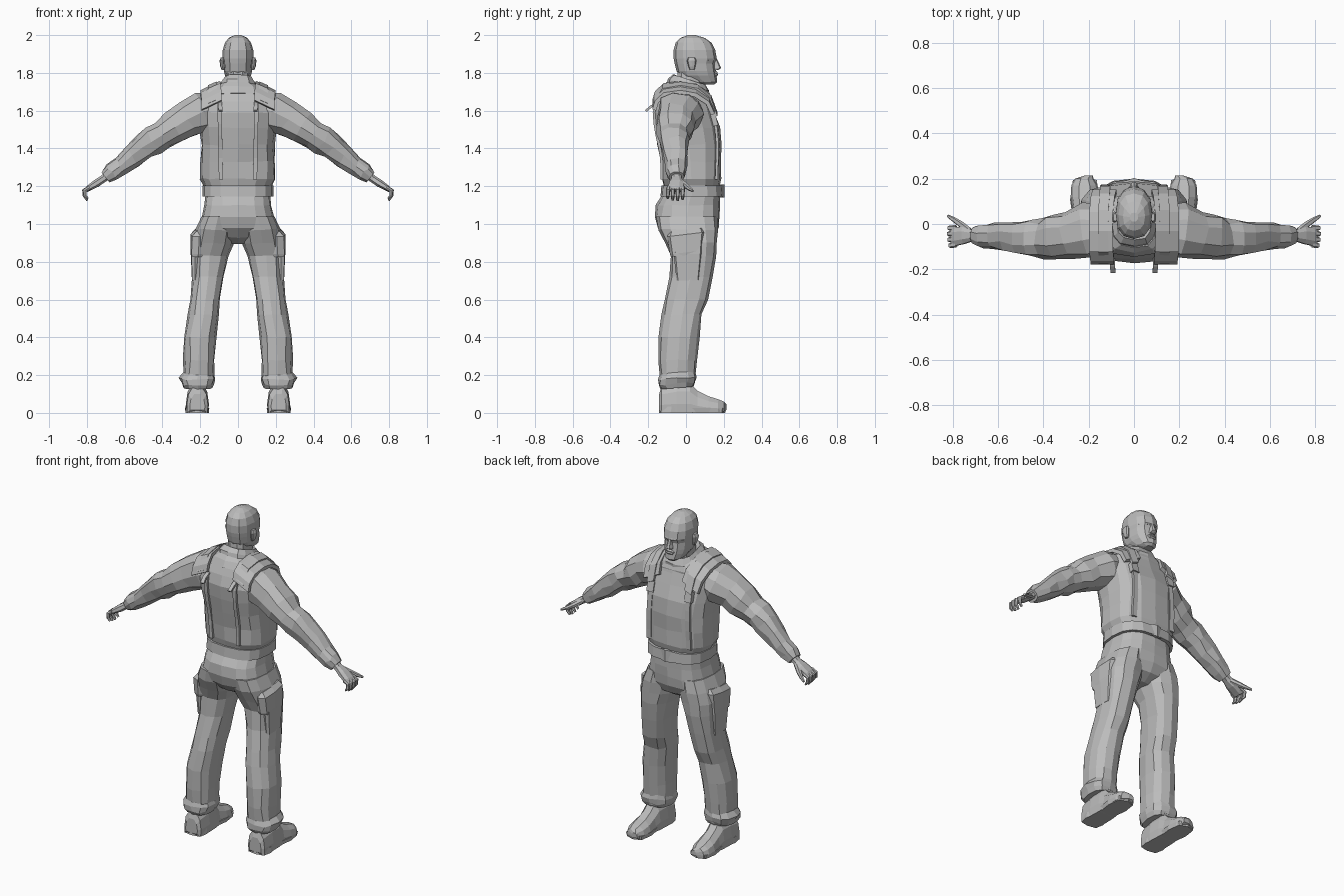
import bpy, bmesh, math, random
from mathutils import Vector
from mathutils.bvhtree import BVHTree

random.seed(4)
grey = bpy.data.materials.new("grey")
grey.diffuse_color = (0.5, 0.5, 0.5, 1)


def finish(name, bm, mirror=False):
    bmesh.ops.recalc_face_normals(bm, faces=bm.faces)
    me = bpy.data.meshes.new(name)
    bm.to_mesh(me)
    bm.free()
    me.materials.append(grey)
    ob = bpy.data.objects.new(name, me)
    bpy.context.collection.objects.link(ob)
    if mirror:
        ob.modifiers.new("mirror", 'MIRROR').use_mirror_merge = False
    return ob


def skin(name, rings, mirror=False, jitter=0):
    """Join rings of points into a closed, flat-faced skin."""
    bm = bmesh.new()
    vs = []
    for i, r in enumerate(rings):
        j = jitter if 0 < i < len(rings) - 1 else 0
        vs.append([bm.verts.new(Vector(p) + Vector([random.uniform(-j, j) for _ in range(3)])) for p in r])
    n = len(vs[0])
    for a, b in zip(vs, vs[1:]):
        for k in range(n):
            bm.faces.new((a[k], a[(k + 1) % n], b[(k + 1) % n], b[k]))
    bm.faces.new(vs[0])
    bm.faces.new(vs[-1])
    return finish(name, bm, mirror)


def spow(v, p):
    return math.copysign(abs(v) ** p, v)


def stack(name, rows, n=12, p=0.75, slope=0, **kw):
    """Horizontal rings: z, centre x, half width, back y, front y."""
    rings = []
    for z, cx, w, y0, y1 in rows:
        ring = []
        for k in range(n):
            a = 2 * math.pi * k / n
            dy = (y1 - y0) / 2 * spow(math.sin(a), p)
            ring.append((cx + w * spow(math.cos(a), p), (y0 + y1) / 2 + dy, z + slope * dy))
        rings.append(ring)
    return skin(name, rings, **kw)


def tube(name, pts, n=8, p=0.85, mirror=True, **kw):
    """Rings across a path: x, y, z, half height, half depth."""
    rings = []
    for i, q in enumerate(pts):
        t = (Vector(pts[min(i + 1, len(pts) - 1)][:3]) - Vector(pts[max(i - 1, 0)][:3])).normalized()
        v = t.cross(Vector((0, 1, 0))).normalized()
        u = v.cross(t)
        ring = []
        for k in range(n):
            a = 2 * math.pi * (k + .5) / n
            ring.append(Vector(q[:3]) + v * q[3] * spow(math.cos(a), p) + u * q[4] * spow(math.sin(a), p))
        rings.append(ring)
    return skin(name, rings, mirror=mirror, **kw)


def ribbon(name, pts, w, thick, drop=0):
    """Mirrored flat strap through points in the y-z plane, width along x."""
    rings = []
    for i, q in enumerate(pts):
        t = Vector(pts[min(i + 1, len(pts) - 1)]) - Vector(pts[max(i - 1, 0)])
        nrm = Vector((0, -t.z, t.y)).normalized() * thick / 2
        s = Vector((w / 2, 0, -drop / 2))
        c = Vector(q)
        rings.append([c - s - nrm, c + s - nrm, c + s + nrm, c - s + nrm])
    return skin(name, rings, mirror=True)


# Torso
torso = stack("jacket_body", [
    (1.19, 0, .175, -.115, .175), (1.24, 0, .200, -.13, .185), (1.33, 0, .198, -.135, .187),
    (1.42, 0, .195, -.15, .187), (1.51, 0, .205, -.165, .178), (1.59, 0, .215, -.17, .15),
    (1.65, 0, .205, -.155, .13), (1.70, 0, .155, -.13, .115), (1.74, 0, .09, -.09, .09)],
    n=16, jitter=.004)
stack("belt", [(1.145, 0, .178, -.125, .19), (1.145, 0, .188, -.135, .2),
               (1.205, 0, .188, -.13, .195), (1.205, 0, .17, -.115, .18)], n=16)
stack("belt_buckle", [(1.14, 0, .035, .18, .203), (1.21, 0, .035, .18, .203)], n=4, p=.3)

# Collar and neck
stack("neck", [(1.68, 0, .065, -.06, .09), (1.74, 0, .06, -.05, .09), (1.82, 0, .058, -.045, .10)], n=10)
stack("lower_collar", [(1.66, 0, .15, -.145, .125), (1.70, 0, .135, -.125, .13),
                       (1.725, 0, .10, -.105, .12), (1.71, 0, .07, -.08, .09)], slope=-.25, jitter=.004)
stack("upper_collar", [(1.70, 0, .105, -.105, .12), (1.735, 0, .098, -.095, .125),
                       (1.765, 0, .078, -.07, .105), (1.74, 0, .06, -.05, .08)], slope=-.3, jitter=.003)

# Head
stack("head", [
    (1.738, 0, .025, .095, .15), (1.752, 0, .05, .02, .165), (1.785, 0, .068, -.035, .162),
    (1.81, 0, .075, -.05, .158), (1.85, 0, .078, -.06, .153), (1.875, 0, .081, -.065, .163),
    (1.92, 0, .081, -.066, .155), (1.96, 0, .069, -.055, .135), (1.985, 0, .049, -.03, .10),
    (2.0, 0, .018, .01, .05)], n=12, p=.85)
stack("nose", [(1.815, 0, .02, .12, .168), (1.825, 0, .019, .12, .187),
               (1.84, 0, .014, .12, .18), (1.875, 0, .009, .12, .164)], n=8)
stack("lips", [(1.782, 0, .024, .13, .163), (1.79, 0, .028, .13, .170),
               (1.797, 0, .03, .13, .166), (1.803, 0, .022, .13, .168), (1.809, 0, .01, .13, .16)], n=8)
tube("brow", [(.008, .156, 1.872, .007, .008), (.035, .146, 1.874, .008, .009), (.062, .114, 1.868, .005, .006)], n=6)
stack("ear", [(1.815, .079, .008, .02, .045), (1.835, .083, .011, .012, .05),
              (1.865, .086, .012, .005, .055), (1.882, .083, .008, .012, .048)], n=8, mirror=True)

# Trousers
stack("hips", [
    (1.17, 0, .17, -.115, .18), (1.10, 0, .176, -.16, .182), (1.04, 0, .19, -.165, .18),
    (.98, 0, .203, -.145, .172), (.93, 0, .16, -.10, .15), (.895, 0, .05, -.04, .09)],
    n=16, jitter=.004)
stack("trouser_leg", [
    (1.04, .105, .088, -.158, .165), (.97, .118, .108, -.145, .168), (.90, .134, .110, -.11, .163),
    (.83, .147, .094, -.08, .158), (.72, .160, .084, -.085, .142), (.60, .173, .080, -.112, .115),
    (.52, .182, .083, -.128, .085), (.40, .201, .085, -.144, .07), (.28, .206, .083, -.145, .055),
    (.20, .209, .082, -.138, .048), (.15, .214, .070, -.125, .045)],
    n=12, p=.8, mirror=True, jitter=.004)
stack("trouser_cuff", [(.215, .209, .08, -.137, .048), (.185, .216, .096, -.146, .055),
                       (.155, .213, .086, -.148, .05), (.132, .212, .076, -.135, .04)],
      n=12, p=.8, slope=.08, mirror=True, jitter=.005)

# Thigh pockets: bag with a flared flap
stack("thigh_pocket", [(.70, .228, .016, -.05, .07), (.84, .228, .022, -.065, .085),
                       (.93, .220, .026, -.08, .09)], n=8, p=.4, mirror=True)
stack("pocket_flap", [(.835, .213, .037, -.08, .08), (.85, .21, .042, -.085, .09),
                      (.945, .205, .046, -.10, .10), (.97, .19, .036, -.09, .09)],
      n=8, p=.5, slope=.12, mirror=True)

# Boots
boot = [(-.142, .014, .10, .04), (-.13, 0, .14, .056), (-.05, 0, .16, .061), (.02, 0, .16, .058),
        (.06, .002, .118, .055), (.12, .002, .088, .062), (.17, .004, .072, .058),
        (.20, .008, .06, .04), (.214, .016, .045, .018)]
rings = []
for y, z0, z1, w in boot:
    cx = .215 + .02 * max(0, y) - (.02 if y > .2 else 0)
    h = z1 - z0
    rings.append([(cx + sx * w * f, y, z0 + h * g) for sx, f, g in (
        (-1, .95, 0), (1, .95, 0), (1, 1, .3), (1, .85, .7), (1, .4, 1), (-1, .4, 1), (-1, .85, .7), (-1, 1, .3))])
skin("boot", rings, mirror=True)
stack("boot_heel", [(0, .216, .062, -.143, -.02), (.035, .216, .06, -.14, -.01)], n=8, p=.5, mirror=True)
stack("boot_sole", [(0, .217, .06, .02, .207), (.025, .217, .065, .0, .213)], n=8, p=.6, mirror=True)

# Sleeves
tube("sleeve", [
    (.12, -.02, 1.615, .085, .10), (.20, -.03, 1.59, .108, .122), (.28, -.048, 1.55, .098, .108),
    (.345, -.06, 1.51, .088, .098), (.40, -.065, 1.473, .077, .085), (.45, -.062, 1.443, .080, .078),
    (.50, -.06, 1.408, .070, .072), (.56, -.058, 1.36, .064, .066), (.62, -.056, 1.312, .052, .056),
    (.665, -.053, 1.276, .045, .05), (.70, -.05, 1.248, .036, .041)], n=10, jitter=.008)

# Hands
tube("palm", [(.68, -.05, 1.265, .024, .03), (.715, -.05, 1.238, .021, .028), (.75, -.05, 1.215, .022, .04),
              (.79, -.055, 1.19, .016, .044), (.805, -.055, 1.177, .011, .04)])
for i in range(4):
    y, s = -.092 + i * .025, (.85, 1, 1.05, .95)[i]
    tube("finger_%d" % (i + 1), [
        (.785, y, 1.193, .012, .012), (.785 + .030 * s, y * 1.03, 1.178, .011, .0115),
        (.785 + .028 * s, y * 1.05, 1.150, .009, .010), (.785 + .012 * s, y * 1.05, 1.193 - .066 * s, .006, .007)], n=6)
tube("thumb", [(.725, -.03, 1.228, .015, .014), (.765, .0, 1.202, .014, .014),
               (.795, .02, 1.186, .010, .011), (.822, .036, 1.175, .006, .006)], n=6)

# Harness straps laid on the jacket
tree = BVHTree.FromObject(torso, bpy.context.evaluated_depsgraph_get())


def on_torso(x, z, side):
    hit = tree.ray_cast(Vector((x, side * 2, z)), Vector((0, -side, 0)))[0]
    return (x, hit.y + side * .005, z)


heights = [1.235, 1.29, 1.35, 1.41, 1.47, 1.53, 1.59, 1.63]
ribbon("back_strap", [on_torso(.09 + .02 * (z - 1.23), z, -1) for z in heights], .022, .014)
ribbon("front_strap", [on_torso(.135 - .03 * (z - 1.23), z, 1) for z in heights], .03, .014)
ribbon("shoulder_pad", [(.14, -.168, 1.628), (.14, -.155, 1.672), (.145, -.115, 1.71), (.147, -.03, 1.722),
                        (.145, .05, 1.708), (.138, .115, 1.665), (.13, .142, 1.605)], .105, .022, .05)
ribbon("shoulder_strap", [(.135, -.17, 1.645), (.135, -.12, 1.722), (.137, -.03, 1.737),
                          (.135, .06, 1.722), (.13, .128, 1.668), (.127, .16, 1.58)], .045, .014, .02)
ribbon("strap_tail", [(.095, -.15, 1.64), (.095, -.185, 1.622), (.092, -.213, 1.598)], .022, .012)
ribbon("strap_buckle", [on_torso(.127, 1.52, 1), on_torso(.127, 1.58, 1)], .045, .026)
